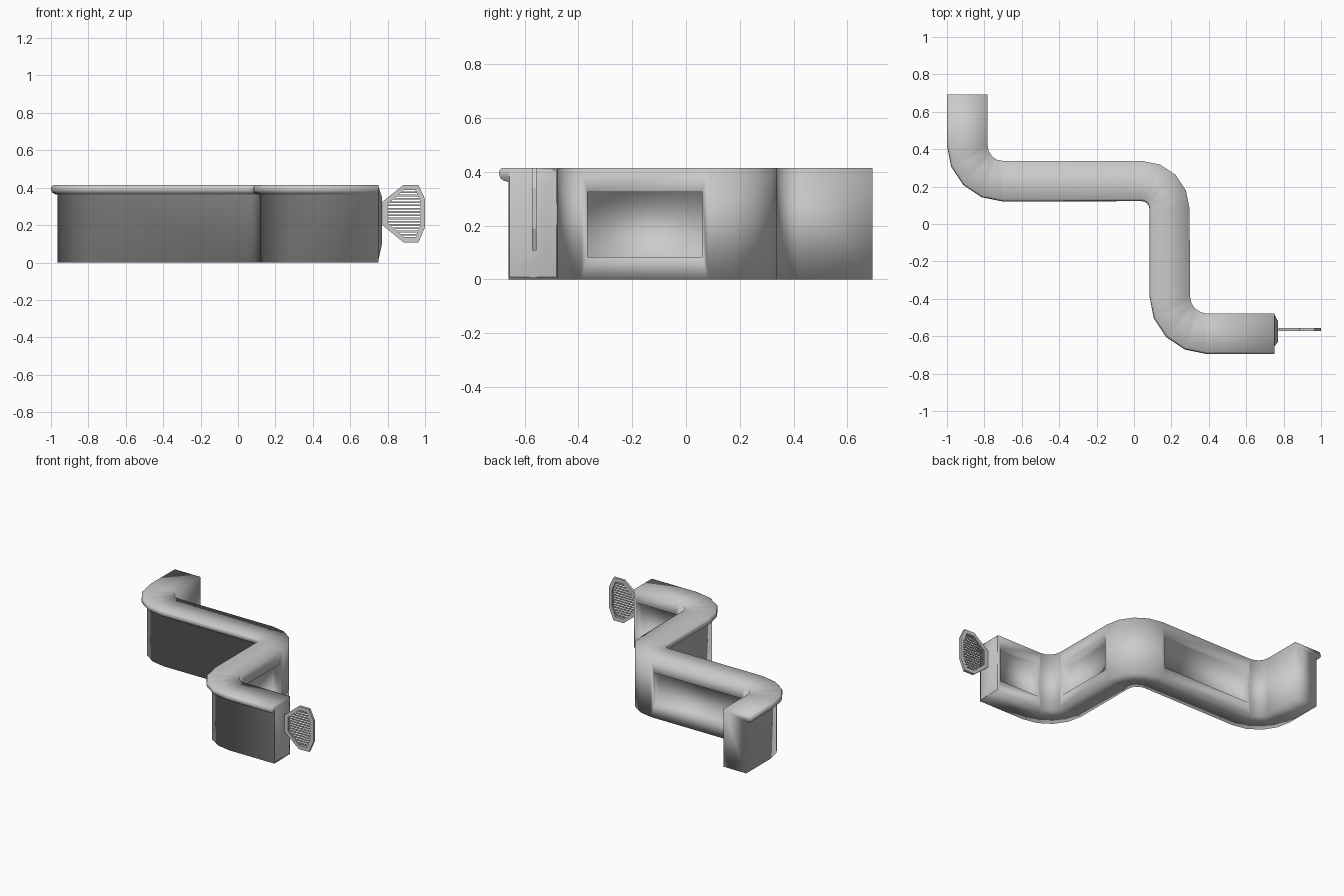
import bpy, bmesh
from math import radians, cos, sin
from mathutils import Vector

if "Cube" in bpy.data.objects:
    bpy.data.objects.remove(bpy.data.objects["Cube"])


def make_object(name, bm, angle=35):
    bmesh.ops.recalc_face_normals(bm, faces=bm.faces)
    me = bpy.data.meshes.new(name)
    bm.to_mesh(me)
    bm.free()
    ob = bpy.data.objects.new(name, me)
    bpy.context.collection.objects.link(ob)
    bpy.ops.object.select_all(action='DESELECT')
    ob.select_set(True)
    bpy.context.view_layer.objects.active = ob
    bpy.ops.object.shade_smooth_by_angle(angle=radians(angle))
    return ob


# Zigzag path: each station is (centre, angle, front radius, back radius)
def bend(c, a0, a1, front, back, n=4):
    return [(c, a0 + (a1 - a0) * i / n, front, back) for i in range(n + 1)]


stations = [((-0.70, 0.693), 180, 0.30, 0.083)]
stations += bend((-0.70, 0.42), 180, 270, 0.30, 0.083)
stations += bend((0.042, 0.082), 90, 0, 0.04, 0.255)
stations += bend((0.39, -0.388), 180, 270, 0.307, 0.09)
stations += [((0.75, -0.388), 270, 0.307, 0.09)]

# Cross-section: (distance in from the front lip, height); None = back face
profile = [(None, 0), (None, 0.415), (0.012, 0.415), (0.002, 0.405), (0, 0.39),
           (0.006, 0.375), (0.018, 0.367), (0.036, 0.362), (0.036, 0)]

bm = bmesh.new()
rings = []
for (cx, cy), a, rf, rb in stations:
    a = radians(a)
    ring = []
    for t, z in profile:
        r = rb if t is None else rf + (t if rb > rf else -t)
        ring.append(bm.verts.new((cx + r * cos(a), cy + r * sin(a), z)))
    rings.append(ring)

n = len(profile)
panels = []
for i in range(len(rings) - 1):
    for j in range(n):
        k = (j + 1) % n
        f = bm.faces.new((rings[i][j], rings[i + 1][j], rings[i + 1][k], rings[i][k]))
        if i in (5, 10, 15) and j == 0:
            panels.append(f)
bm.faces.new(rings[0])
bm.faces.new(rings[-1])
bmesh.ops.recalc_face_normals(bm, faces=bm.faces)

# Recessed panels along the back of each straight run
for f in panels:
    bmesh.ops.inset_individual(bm, faces=[f], thickness=0.03, depth=0)
    for v in f.verts:
        v.co.z = 0.083 if v.co.z < 0.2 else 0.325
    bmesh.ops.inset_individual(bm, faces=[f], thickness=0.0005, depth=-0.06)
make_object("counter", bm, 100)

# Raised plate on the counter's end
bm = bmesh.new()
base = [bm.verts.new((0.748, y, z)) for y, z in
        ((-0.659, 0), (-0.478, 0), (-0.478, 0.413), (-0.659, 0.413))]
top = [bm.verts.new((0.77, y, z)) for y, z in
       ((-0.63, 0.1), (-0.52, 0.1), (-0.52, 0.35), (-0.63, 0.35))]
bm.faces.new(base)
bm.faces.new(top)
for i in range(4):
    k = (i + 1) % 4
    bm.faces.new((base[i], base[k], top[k], top[i]))
make_object("end_plate", bm, 50)

# Eight-sided gate frame: outer and inner outlines joined front to back
GY = -0.564
outline = [(0.885, 0.108), (0.965, 0.108), (1.0, 0.19), (1.0, 0.34),
           (0.965, 0.415), (0.885, 0.415), (0.772, 0.325), (0.772, 0.2)]
CX, CZ = 0.893, 0.262
inner = [(CX + (x - CX) * 0.77, CZ + (z - CZ) * 0.82) for x, z in outline]
bm = bmesh.new()
loops = [[bm.verts.new((x, GY + dy, z)) for x, z in pts]
         for pts, dy in ((outline, -0.009), (outline, 0.009), (inner, 0.009), (inner, -0.009))]
for a, b in zip(loops, loops[1:] + loops[:1]):
    for i in range(8):
        k = (i + 1) % 8
        bm.faces.new((a[i], a[k], b[k], b[i]))
make_object("gate_frame", bm, 20)


# Horizontal slats clipped to the frame opening
def span(z):
    xs = []
    for (x0, z0), (x1, z1) in zip(inner, inner[1:] + inner[:1]):
        if (z0 - z) * (z1 - z) < 0:
            xs.append(x0 + (x1 - x0) * (z - z0) / (z1 - z0))
    return min(xs), max(xs)


bm = bmesh.new()
for i in range(14):
    z = 0.148 + i * 0.0175
    x0, x1 = span(z)
    cube = bmesh.ops.create_cube(bm, size=1)['verts']
    bmesh.ops.scale(bm, verts=cube, vec=(x1 - x0 + 0.012, 0.008, 0.009))
    bmesh.ops.translate(bm, verts=cube, vec=Vector(((x0 + x1) / 2, GY, z)))
make_object("gate_slats", bm)
